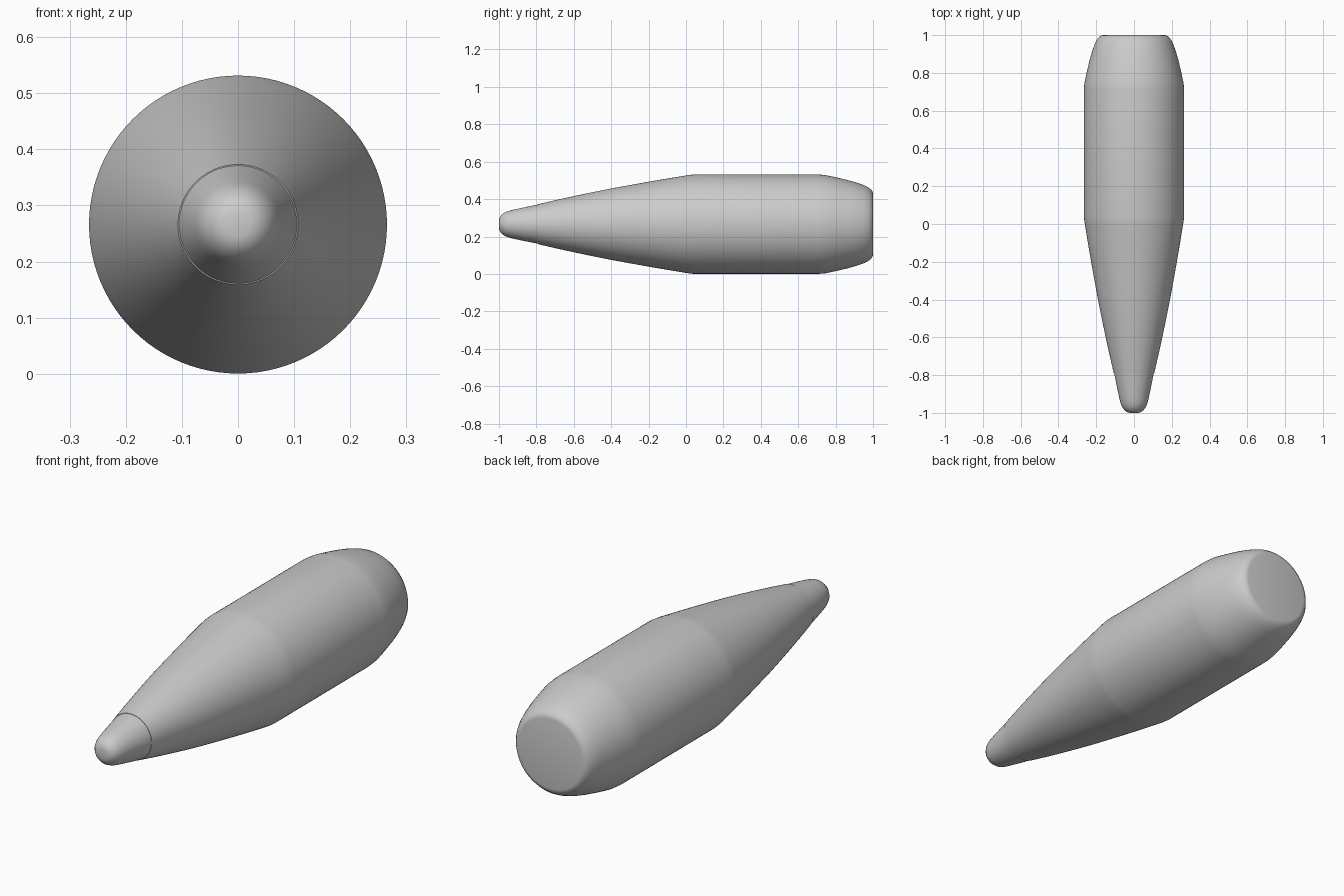
import bpy, bmesh, math
from mathutils import Matrix

if "Cube" in bpy.data.objects:
    bpy.data.objects.remove(bpy.data.objects["Cube"])

AXIS_Z = 0.266
SIDES = 96


def lathe(name, profile):
    """Spin (y, radius) points around the long axis."""
    bm = bmesh.new()
    rings = []
    for y, r in profile:
        if r == 0:
            rings.append([bm.verts.new((0, y, AXIS_Z))] * SIDES)
        else:
            rings.append([bm.verts.new((r * math.cos(2 * math.pi * i / SIDES), y,
                                        AXIS_Z + r * math.sin(2 * math.pi * i / SIDES)))
                          for i in range(SIDES)])
    for a, b in zip(rings, rings[1:]):
        for i in range(SIDES):
            j = (i + 1) % SIDES
            quad = list(dict.fromkeys((a[i], a[j], b[j], b[i])))
            bm.faces.new(quad)
    bmesh.ops.recalc_face_normals(bm, faces=bm.faces)
    mesh = bpy.data.meshes.new(name)
    bm.to_mesh(mesh)
    bm.free()
    obj = bpy.data.objects.new(name, mesh)
    bpy.context.collection.objects.link(obj)
    bpy.ops.object.select_all(action='DESELECT')
    obj.select_set(True)
    bpy.context.view_layer.objects.active = obj
    bpy.ops.object.shade_smooth_by_angle(angle=math.radians(40))
    return obj


# Rounded tip, seated in the front of the jacket
lathe("tip", [(-1, 0), (-1, 0.022), (-0.996, 0.036), (-0.987, 0.049), (-0.972, 0.061),
              (-0.952, 0.070), (-0.925, 0.077), (-0.86, 0.091), (-0.79, 0.105), (-0.79, 0)])

# Tapered nose, straight shank and rounded tail
lathe("jacket", [(-0.79, 0), (-0.79, 0.107), (-0.7, 0.128), (-0.6, 0.150), (-0.5, 0.171),
                 (-0.4, 0.191), (-0.3, 0.209), (-0.2, 0.227), (-0.1, 0.244), (-0.02, 0.257),
                 (0.01, 0.262), (0.04, 0.2655), (0.71, 0.2655), (0.745, 0.2625),
                 (0.80, 0.251), (0.86, 0.237), (0.91, 0.223), (0.95, 0.209),
                 (0.975, 0.197), (0.99, 0.185), (0.998, 0.173), (1, 0.163), (1, 0)])
